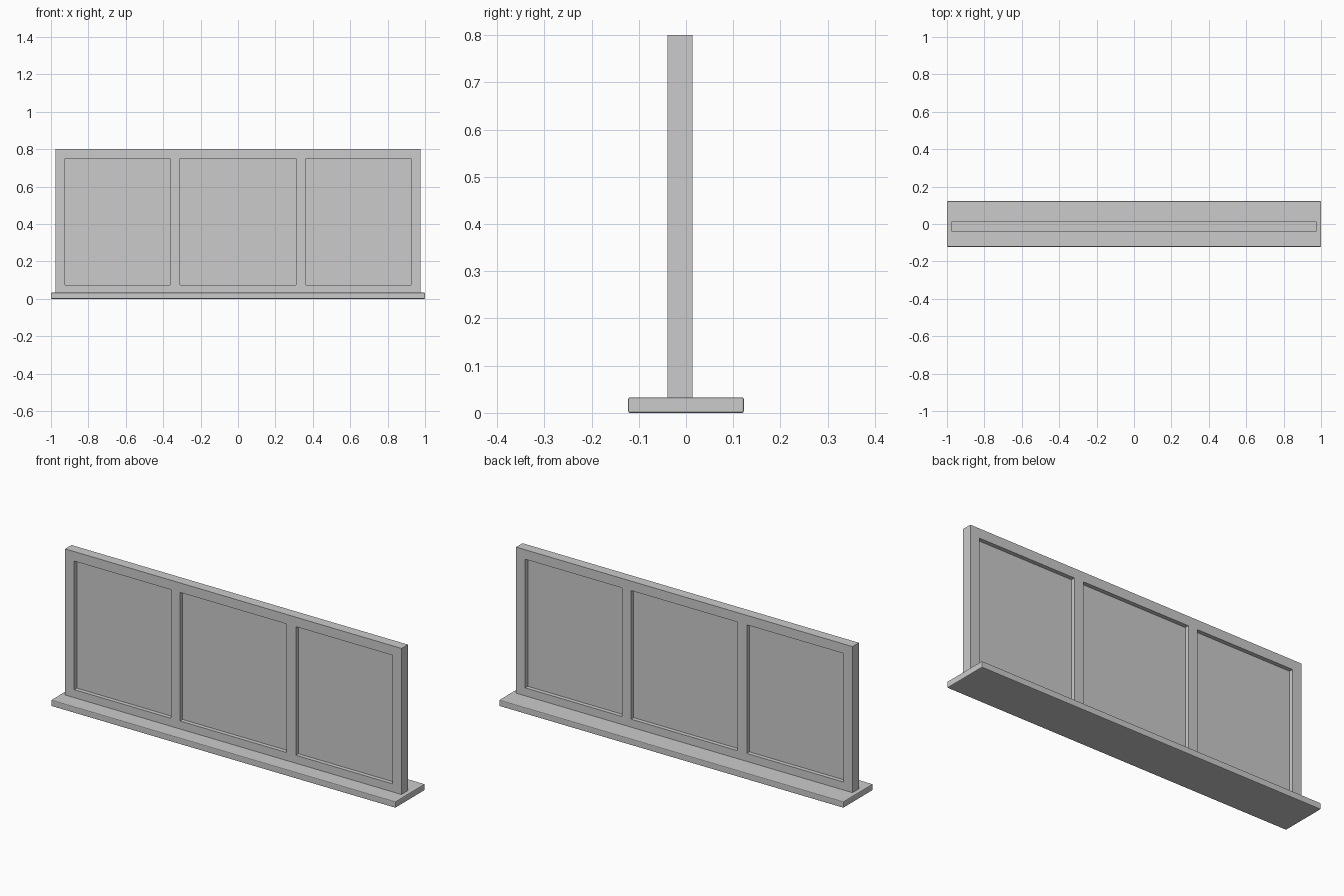
import bpy, bmesh

if "Cube" in bpy.data.objects:
    bpy.data.objects.remove(bpy.data.objects["Cube"])

SILL_TOP = 0.033
FRAME_Y = -0.0125      # centre plane of frame and panes
FRAME_DEPTH = 0.053
XS = [-0.977, -0.924, -0.363, -0.309, 0.309, 0.363, 0.924, 0.977]
ZS = [SILL_TOP, 0.075, 0.75, 0.80]


def new_object(name, bm):
    mesh = bpy.data.meshes.new(name)
    bm.to_mesh(mesh)
    bm.free()
    obj = bpy.data.objects.new(name, mesh)
    bpy.context.collection.objects.link(obj)
    return obj


def box(name, x0, x1, y0, y1, z0, z1):
    bm = bmesh.new()
    bmesh.ops.create_cube(bm, size=1)
    for v in bm.verts:
        v.co.x = x1 if v.co.x > 0 else x0
        v.co.y = y1 if v.co.y > 0 else y0
        v.co.z = z1 if v.co.z > 0 else z0
    return new_object(name, bm)


# Sill: wide board with softly eased edges
sill = box("sill", -1, 1, -0.1225, 0.1225, 0, SILL_TOP)
bevel = sill.modifiers.new("eased_edges", 'BEVEL')
bevel.width = 0.004
bevel.segments = 2

# Frame: flat lattice with three openings, given thickness
bm = bmesh.new()
grid = [[bm.verts.new((x, FRAME_Y, z)) for z in ZS] for x in XS]
openings = [(1, 1), (3, 1), (5, 1)]
for i in range(len(XS) - 1):
    for j in range(len(ZS) - 1):
        if (i, j) not in openings:
            bm.faces.new((grid[i][j], grid[i + 1][j],
                          grid[i + 1][j + 1], grid[i][j + 1]))
frame = new_object("window_frame", bm)
solid = frame.modifiers.new("depth", 'SOLIDIFY')
solid.thickness = FRAME_DEPTH
solid.offset = 0

# Panes: thin sheets recessed in the middle of each opening
for name, (i, j) in zip(("left_pane", "centre_pane", "right_pane"), openings):
    box(name, XS[i], XS[i + 1], FRAME_Y - 0.005, FRAME_Y + 0.005, ZS[j], ZS[j + 1])
